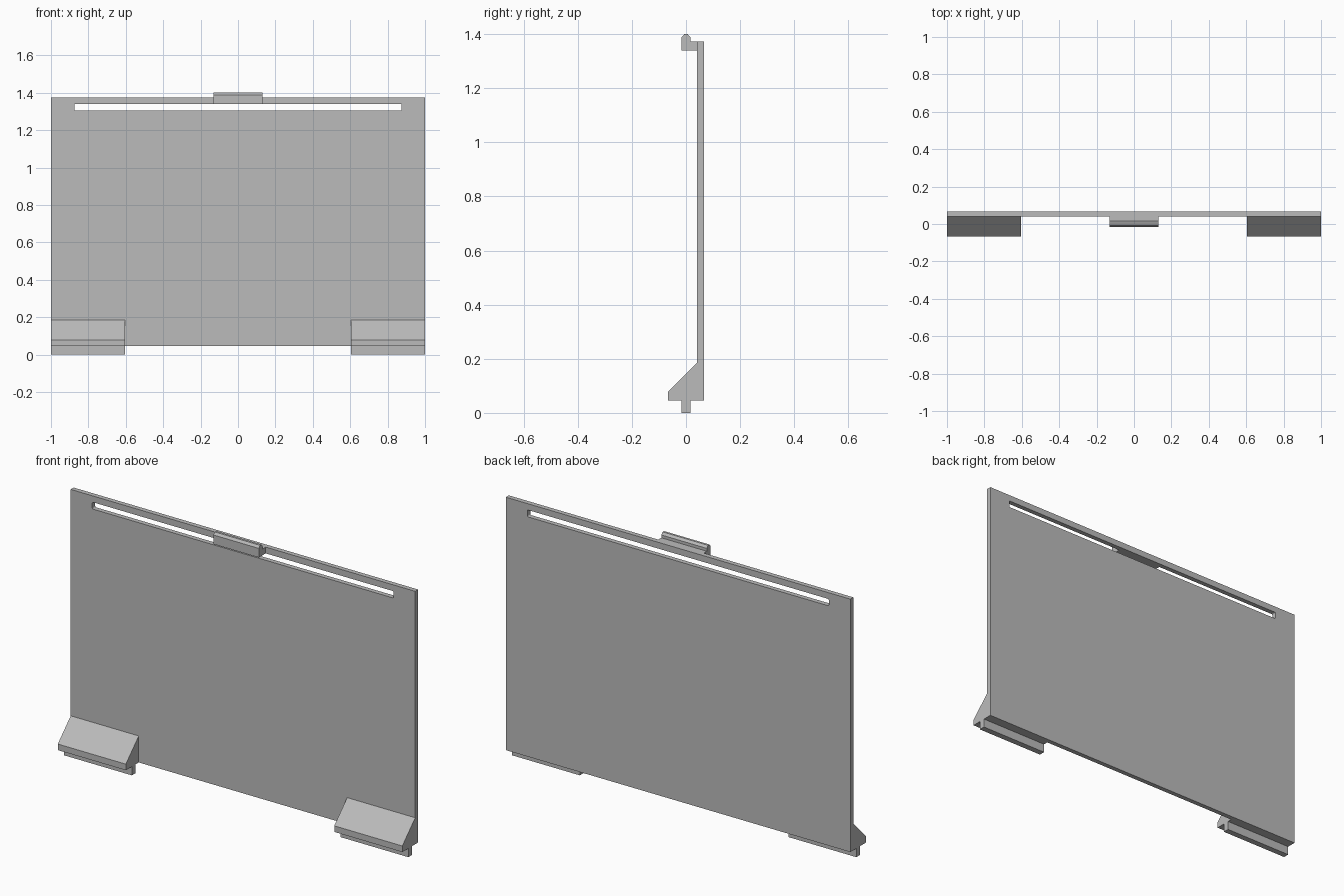
import bpy
import bmesh

cube = bpy.data.objects.get("Cube")
if cube:
    bpy.data.objects.remove(cube, do_unlink=True)

# Single flat colour
grey = bpy.data.materials.new("plain grey")
grey.use_nodes = True
colour = (0.5, 0.5, 0.5, 1)
grey.diffuse_color = colour
grey.node_tree.nodes["Principled BSDF"].inputs["Base Color"].default_value = colour

BACK, FACE = 0.066, 0.041      # rear and front of the panel in y
BASE, TOP = 0.046, 1.373       # bottom and top of the panel in z


def extrude_profile(name, profile, x0, x1):
    """Extrude a (y, z) profile from x0 to x1."""
    bm = bmesh.new()
    face = bm.faces.new([bm.verts.new((x0, y, z)) for y, z in profile])
    out = bmesh.ops.extrude_face_region(bm, geom=[face])
    moved = [g for g in out["geom"] if isinstance(g, bmesh.types.BMVert)]
    bmesh.ops.translate(bm, verts=moved, vec=(x1 - x0, 0, 0))
    bmesh.ops.recalc_face_normals(bm, faces=bm.faces)
    mesh = bpy.data.meshes.new(name)
    bm.to_mesh(mesh)
    bm.free()
    mesh.materials.append(grey)
    obj = bpy.data.objects.new(name, mesh)
    bpy.context.collection.objects.link(obj)
    return obj


def rectangle(y0, y1, z0, z1):
    return [(y0, z0), (y1, z0), (y1, z1), (y0, z1)]


# Flat panel
panel = extrude_profile("panel", rectangle(FACE, BACK, BASE, TOP), -1, 1)

# Long slot with softened corners, cut through the panel
cutter = extrude_profile("slot_cutter", rectangle(0, 0.1, 1.304, 1.34), -0.875, 0.875)
bm = bmesh.new()
bm.from_mesh(cutter.data)
corners = [e for e in bm.edges
           if abs(e.verts[0].co.y - e.verts[1].co.y) > 0.05]
bmesh.ops.bevel(bm, geom=corners, offset=0.006, segments=3,
                profile=0.5, affect='EDGES')
bm.to_mesh(cutter.data)
bm.free()

cut = panel.modifiers.new("slot", 'BOOLEAN')
cut.operation = 'DIFFERENCE'
cut.solver = 'EXACT'
cut.object = cutter
bpy.context.view_layer.objects.active = panel
bpy.ops.object.modifier_apply(modifier=cut.name)
bpy.data.objects.remove(cutter, do_unlink=True)

# Wedge feet with a narrow locating rib underneath
foot_profile = [
    (FACE, 0.185), (-0.066, 0.078), (-0.066, BASE), (-0.016, BASE),
    (-0.016, 0), (0.016, 0), (0.016, BASE), (FACE, BASE),
]
extrude_profile("left_foot", foot_profile, 0.605, 1)
extrude_profile("right_foot", foot_profile, -1, -0.605)

# Hook at the top centre, with a chamfered upright lip
hook_profile = [
    (FACE, 1.34), (-0.016, 1.34), (-0.016, 1.388), (-0.006, 1.4),
    (0.006, 1.4), (0.016, 1.388), (0.016, TOP), (FACE, TOP),
]
extrude_profile("top_hook", hook_profile, -0.132, 0.132)
